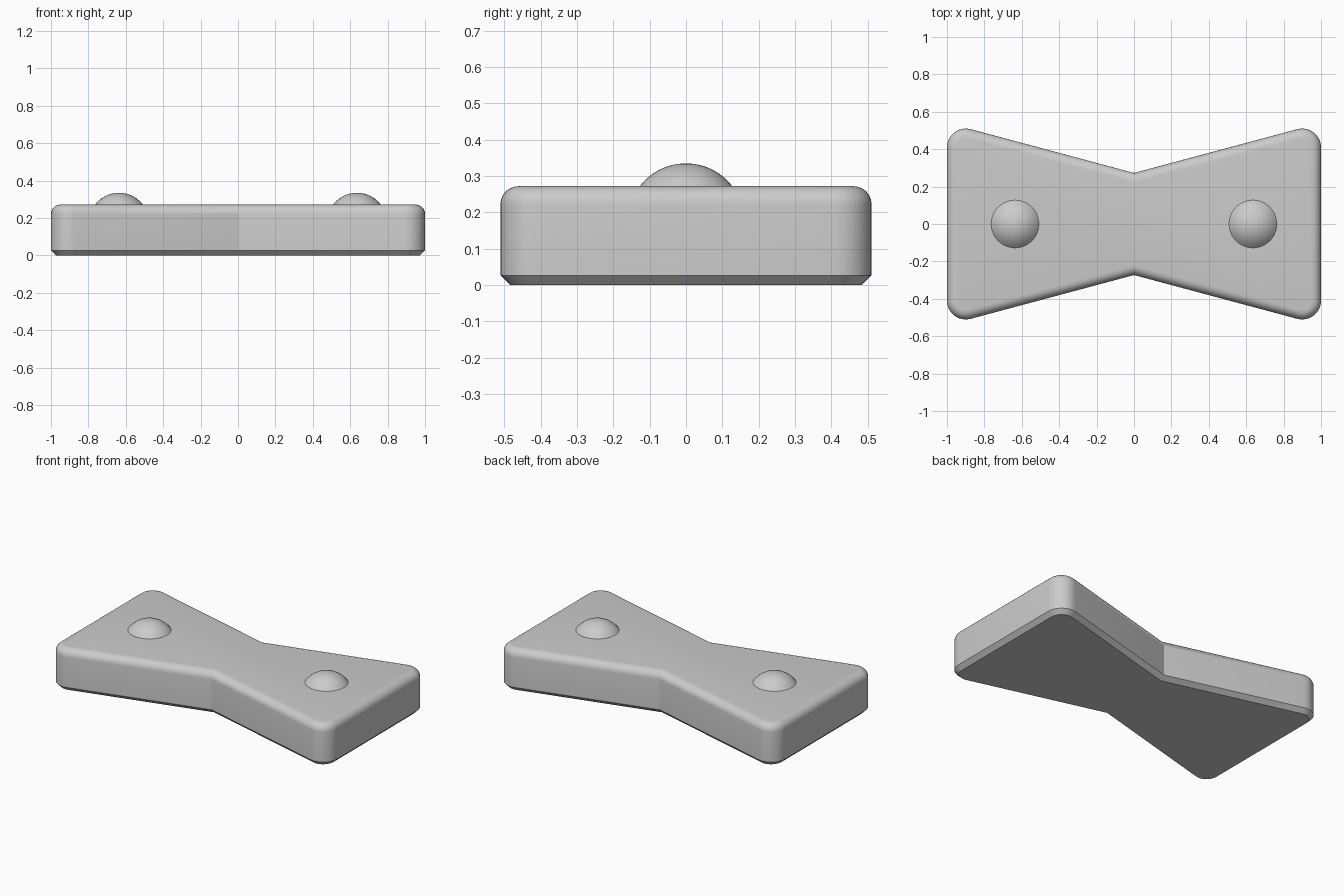
import bpy, bmesh, math

if "Cube" in bpy.data.objects:
    bpy.data.objects.remove(bpy.data.objects["Cube"])

HALF_X, WAIST, SLOPE = 1.0, 0.273, math.radians(15)
CORNER_R, HEIGHT = 0.1, 0.272
FILLET, CHAMFER = 0.05, 0.027

grey = bpy.data.materials.new("light grey")
grey.diffuse_color = (0.6, 0.6, 0.6, 1)
grey.use_nodes = True
grey.node_tree.nodes["Principled BSDF"].inputs["Base Color"].default_value = grey.diffuse_color


def finish(bm, name, angle):
    bmesh.ops.recalc_face_normals(bm, faces=bm.faces)
    mesh = bpy.data.meshes.new(name)
    bm.to_mesh(mesh)
    bm.free()
    mesh.materials.append(grey)
    ob = bpy.data.objects.new(name, mesh)
    bpy.context.collection.objects.link(ob)
    bpy.ops.object.select_all(action='DESELECT')
    ob.select_set(True)
    bpy.context.view_layer.objects.active = ob
    bpy.ops.object.shade_smooth_by_angle(angle=math.radians(angle))
    return ob


def outline(inset, steps=8):
    """Bow-tie outline with rounded corners, shrunk evenly by inset."""
    cx = HALF_X - CORNER_R
    cy = WAIST + cx * math.tan(SLOPE) - CORNER_R / math.cos(SLOPE)
    r = CORNER_R - inset
    sweep = math.pi / 2 + SLOPE
    arc = [(cx + r * math.cos(sweep * i / steps),
            cy + r * math.sin(sweep * i / steps)) for i in range(steps + 1)]
    waist = WAIST - inset / math.cos(SLOPE)
    right_back = arc + [(0, waist)]
    left_back = [(-x, y) for x, y in reversed(arc)]
    back = right_back + left_back
    front = [(-x, -y) for x, y in back]
    return back + front


# Body: stacked outlines with chamfered bottom and rounded top edge
levels = [(CHAMFER, 0), (0, CHAMFER)]
for i in range(7):
    a = math.pi / 2 * i / 6
    levels.append((FILLET * (1 - math.cos(a)), HEIGHT - FILLET * (1 - math.sin(a))))

bm = bmesh.new()
rings = [[bm.verts.new((x, y, z)) for x, y in outline(d)] for d, z in levels]
for low, high in zip(rings, rings[1:]):
    n = len(low)
    for i in range(n):
        j = (i + 1) % n
        bm.faces.new((low[i], low[j], high[j], high[i]))
# Caps are split at the waist so each half is convex
half = len(rings[0]) // 2
w = half // 2
for ring in (rings[0], rings[-1]):
    bm.faces.new(ring[w:w + half + 1])
    bm.faces.new(ring[w + half:] + ring[:w + 1])
finish(bm, "bow_tie_body", 29)

# Domed studs: spherical caps on the top face
BASE_R, RISE, SEG, ROWS = 0.128, 0.063, 24, 6
R = (BASE_R ** 2 + RISE ** 2) / (2 * RISE)
full = math.asin(BASE_R / R)
for side, name in ((-1, "left_stud"), (1, "right_stud")):
    bm = bmesh.new()
    cz = HEIGHT + RISE - R
    prof = [bm.verts.new((R * math.sin(full * i / ROWS), 0,
                          cz + R * math.cos(full * i / ROWS))) for i in range(ROWS + 1)]
    edges = [bm.edges.new(p) for p in zip(prof, prof[1:])]
    bmesh.ops.spin(bm, geom=prof + edges, cent=(0, 0, 0), axis=(0, 0, 1),
                   angle=math.tau, steps=SEG)
    bmesh.ops.remove_doubles(bm, verts=bm.verts, dist=1e-5)
    bmesh.ops.holes_fill(bm, edges=[e for e in bm.edges if e.is_boundary])
    bmesh.ops.translate(bm, verts=bm.verts, vec=(0.636 * side, 0, 0))
    finish(bm, name, 40)
